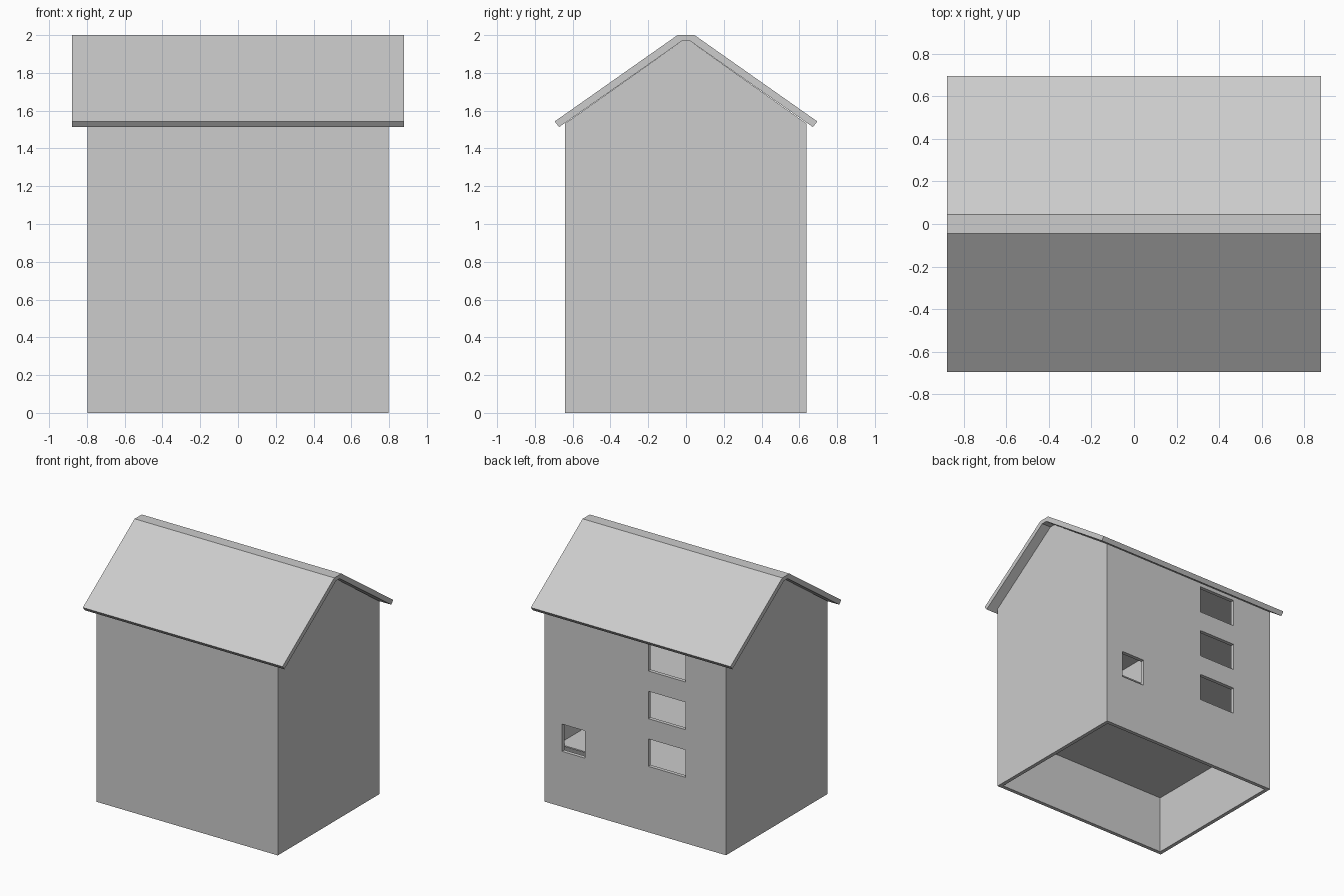
import bpy

if "Cube" in bpy.data.objects:
    bpy.data.objects.remove(bpy.data.objects["Cube"])

grey = bpy.data.materials.new("light grey")
grey.diffuse_color = (0.604, 0.604, 0.604, 1)
grey.use_nodes = True
grey.node_tree.nodes["Principled BSDF"].inputs["Base Color"].default_value = grey.diffuse_color


def make(name, verts, faces):
    me = bpy.data.meshes.new(name)
    me.from_pydata(verts, [], faces)
    me.materials.append(grey)
    ob = bpy.data.objects.new(name, me)
    bpy.context.collection.objects.link(ob)
    return ob


def prism(name, profile, x0, x1):
    """Extrude a counter-clockwise (y, z) profile along x."""
    n = len(profile)
    verts = [(x, y, z) for x in (x0, x1) for y, z in profile]
    faces = [tuple(reversed(range(n))), tuple(range(n, 2 * n))]
    faces += [(i, (i + 1) % n, n + (i + 1) % n, n + i) for i in range(n)]
    return make(name, verts, faces)


def box(name, x0, x1, y0, y1, z0, z1):
    return prism(name, [(y0, z0), (y1, z0), (y1, z1), (y0, z1)], x0, x1)


T = 0.03                      # wall thickness
X, YF, YB = 0.798, -0.64, 0.637
EAVE = 1.532

# gable end walls
gable = [(YF, 0), (YB, 0), (YB, EAVE), (0.023, 1.968), (-0.023, 1.968), (YF, EAVE)]
prism("right_gable_wall", gable, X - T, X)
prism("left_gable_wall", gable, -X, T - X)

# front wall and back wall
box("front_wall", T - X, X - T, YF, YF + T, 0, EAVE)
back = box("back_wall", T - X, X - T, YB - T, YB, 0, EAVE)

# window openings in the back wall: a column of three and one small one
holes = [(-0.44, -0.115, z, z + 0.218) for z in (0.524, 0.903, 1.282)]
holes.append((0.44, 0.645, 0.44, 0.657))
for i, (x0, x1, z0, z1) in enumerate(holes):
    cutter = box(f"window_cutter_{i}", x0, x1, YB - 0.1, YB + 0.1, z0, z1)
    cutter.hide_render = True
    cutter.hide_viewport = True
    mod = back.modifiers.new(f"window_{i}", 'BOOLEAN')
    mod.operation = 'DIFFERENCE'
    mod.solver = 'EXACT'
    mod.object = cutter

# storey floors, the lowest raised above the open base
for i, z in enumerate((0.465, 0.845, 1.225)):
    box(f"floor_{i}", T - X, X - T, YF + T, YB - T, z, z + 0.01)
box("attic_floor", T - X, X - T, -0.51, 0.51, 1.6, 1.61)

# partitions of the small room
for name, x in (("inner_partition", 0.25), ("outer_partition", 0.70)):
    box(name, x - 0.005, x + 0.005, YF + T, YB - T, 0.475, 0.845)

# folded roof with a flat ridge
half = [(0.045, 2.0), (0.695, 1.543), (0.672, 1.513), (0.023, 1.968)]
left = [(-y, z) for y, z in half]
outline = left + half[::-1]   # counter-clockwise loop
prism("roof", outline, -0.878, 0.878)
